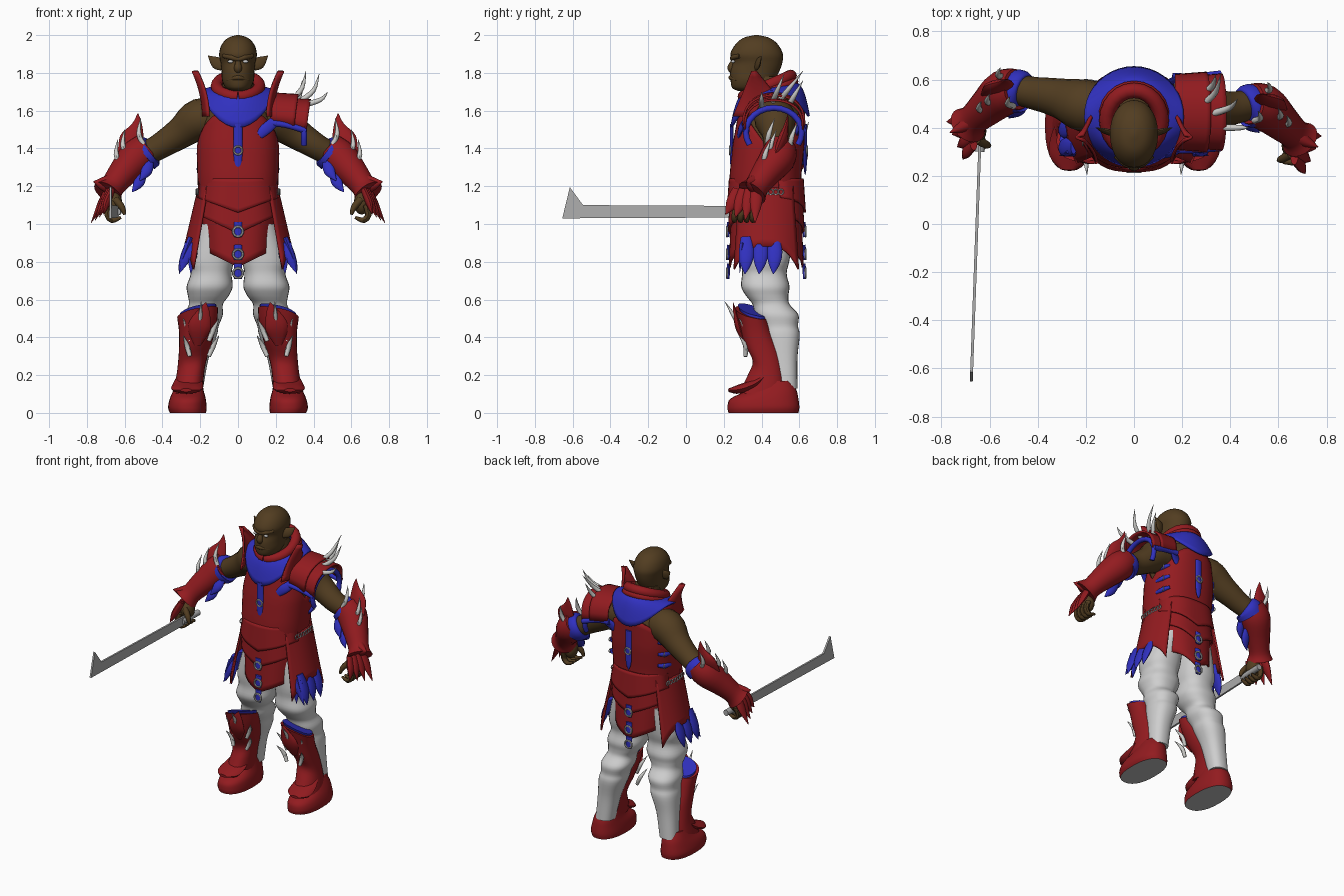
import bpy, bmesh
from math import sin, cos, pi, copysign
from mathutils import Vector

if "Cube" in bpy.data.objects:
    bpy.data.objects.remove(bpy.data.objects["Cube"])


def material(name, r, g, b):
    m = bpy.data.materials.new(name)
    m.use_nodes = True
    m.diffuse_color = (r, g, b, 1)
    m.node_tree.nodes["Principled BSDF"].inputs["Base Color"].default_value = (r, g, b, 1)
    return m


RED = material("red leather", .29, .011, .014)
BLUE = material("blue cloth", .03, .03, .52)
SKIN = material("brown skin", .085, .047, .015)
WHITE = material("pale cloth", .62, .62, .62)
BONE = material("bone", .6, .6, .58)
STEEL = material("steel", .42, .42, .42)
SOLE = material("sole grey", .5, .5, .5)


def finish(ob, angle=45):
    bpy.ops.object.select_all(action='DESELECT')
    ob.select_set(True)
    bpy.context.view_layer.objects.active = ob
    bpy.ops.object.shade_smooth_by_angle(angle=angle * pi / 180)
    return ob


def build(name, rows, mat, closed=True, thick=0):
    """Skin a grid of points; closed rows become a capped solid."""
    bm = bmesh.new()
    vs = [[bm.verts.new(p) for p in row] for row in rows]
    n = len(rows[0])
    for a, b in zip(vs, vs[1:]):
        for i in range(n if closed else n - 1):
            j = (i + 1) % n
            bm.faces.new((a[i], a[j], b[j], b[i]))
    if closed:
        bm.faces.new(vs[0][::-1])
        bm.faces.new(vs[-1])
    bmesh.ops.remove_doubles(bm, verts=bm.verts, dist=.00002)
    bmesh.ops.recalc_face_normals(bm, faces=bm.faces)
    me = bpy.data.meshes.new(name)
    bm.to_mesh(me)
    bm.free()
    me.materials.append(mat)
    ob = bpy.data.objects.new(name, me)
    bpy.context.collection.objects.link(ob)
    if thick:
        mod = ob.modifiers.new("thickness", 'SOLIDIFY')
        mod.thickness = thick
        mod.offset = 0
    return finish(ob)


def smooth_path(pts, steps):
    """Catmull-Rom interpolation of tuples of any length."""
    p = [pts[0]] + list(pts) + [pts[-1]]
    out = []
    for a, b, c, d in zip(p, p[1:], p[2:], p[3:]):
        for k in range(steps):
            t = k / steps
            out.append([.5 * (2 * y + (z - x) * t + (2 * x - 5 * y + 4 * z - w) * t * t
                              + (3 * y - x - 3 * z + w) * t ** 3) for x, y, z, w in zip(a, b, c, d)])
    return out + [list(pts[-1])]


def loft(name, rings, mat, n=28, e=.85, tilt=0, lean=0):
    """Stack of horizontal rings (cx, cy, z, rx, ry); tilt and lean slope them."""
    rows = []
    for cx, cy, z, rx, ry in smooth_path(rings, 4):
        row = []
        for i in range(n):
            c, s = cos(2 * pi * i / n), sin(2 * pi * i / n)
            row.append((cx + rx * copysign(abs(c) ** e, c), cy + ry * copysign(abs(s) ** e, s),
                        z - tilt * s - lean * c))
        rows.append(row)
    return build(name, rows, mat)


def tube(name, pts, mat, n=12, flat=1, ref=(0, 1, 0), steps=4):
    """Tapered limb through (x, y, z, radius), thinned along ref."""
    path = smooth_path(pts, steps)
    pos = [Vector(p[:3]) for p in path]
    rows = []
    for i, p in enumerate(pos):
        d = (pos[min(i + 1, len(pos) - 1)] - pos[max(i - 1, 0)]).normalized()
        side = d.cross(Vector(ref)).normalized()
        up = side.cross(d)
        r = max(path[i][3], .001)
        rows.append([p + side * r * cos(2 * pi * k / n) + up * r * flat * sin(2 * pi * k / n) for k in range(n)])
    return build(name, rows, mat)


def panel(name, f, mat, nu=16, nv=8, thick=.012):
    return build(name, [[f(i / nu, j / nv) for i in range(nu + 1)] for j in range(nv + 1)], mat, False, thick)


def ring(name, loc, r, rot=(pi / 2, 0, 0)):
    bpy.ops.mesh.primitive_torus_add(location=loc, rotation=rot, major_radius=r, minor_radius=r * .25,
                                     major_segments=14, minor_segments=6)
    ob = bpy.context.object
    ob.name = name
    ob.data.materials.append(STEEL)
    finish(ob)


def ball(name, loc, size, mat):
    bpy.ops.mesh.primitive_uv_sphere_add(segments=16, ring_count=10, location=loc)
    ob = bpy.context.object
    ob.name, ob.scale = name, size
    ob.data.materials.append(mat)
    finish(ob)


# Head, neck and upper body
loft("head", [(0, .345, 1.705, .035, .07), (0, .345, 1.72, .065, .1), (0, .352, 1.76, .084, .116),
              (0, .365, 1.81, .087, .13), (0, .378, 1.855, .092, .132), (0, .374, 1.9, .1, .139),
              (0, .374, 1.95, .086, .113), (0, .373, 1.985, .053, .07), (0, .373, 2, .008, .01)], SKIN, e=.95)
loft("neck", [(0, .46, 1.5, .13, .13), (0, .45, 1.64, .1, .1), (0, .42, 1.78, .075, .08)], SKIN)
loft("bare_torso", [(0, .43, 1.15, .18, .16), (0, .43, 1.4, .195, .175), (0, .455, 1.56, .18, .16),
                    (0, .46, 1.66, .12, .12)], SKIN)
tube("nose", [(0, .25, 1.86, .012), (0, .24, 1.828, .021), (0, .25, 1.81, .018)], SKIN)
tube("lips", [(-.055, .268, 1.762, .006), (0, .238, 1.775, .013), (.055, .268, 1.762, .006)], SKIN)
tube("brow", [(-.075, .285, 1.89, .012), (-.035, .25, 1.882, .014), (0, .247, 1.872, .012),
              (.035, .25, 1.882, .014), (.075, .285, 1.89, .012)], SKIN)
for s in (1, -1):
    ball("eye", (s * .04, .249, 1.86), (.015, .01, .008), WHITE)
    tube("ear", [(s * .08, .37, 1.835, .025), (s * .115, .385, 1.855, .032), (s * .158, .4, 1.89, .002)],
         SKIN, flat=.35)


# Tunic, cut low beneath the arms
def tunic(u, v):
    a = 2 * pi * u
    z = 1.08 + v * (.32 + .21 * abs(sin(a)) ** .8)
    k = max(0, z - 1.42)
    c, w = cos(a), sin(a)
    rx = .2 + .012 * sin((z - 1.08) * 5) - k * .15
    return (rx * copysign(abs(c) ** .8, c), .42 + .1 * max(0, z - 1.25) + (.184 - k * .08) * copysign(abs(w) ** .85, w), z)


panel("tunic", tunic, RED, 40, 14)


# Broad blue mantle drooping at front and back, with the rolled collar above
def mantle(u, v):
    a = 2 * pi * u
    f = abs(sin(a))
    z = 1.715 + .03 * sin(a) - v ** 1.6 * (.015 + .16 * f * f)
    return ((.115 + .09 * v ** .7) * cos(a), .445 + (.125 + .08 * v ** .6) * sin(a), z)


panel("mantle", mantle, BLUE, 40, 8)
for name, rx, ry, cy, z0, r in (("collar_roll", .113, .125, .43, 1.73, .032), ("collar_fold", .13, .138, .435, 1.7, .022)):
    tube(name, [(rx * cos(t * pi / 12), cy + ry * sin(t * pi / 12), z0 + .055 * sin(t * pi / 12), r)
                for t in range(-6, 19)], RED, ref=(0, 0, 1), steps=1)
for s in (1, -1):
    panel("collar_wing", lambda u, v: (s * (.185 + .055 * v * v - .03 * (2 * u - 1) ** 2),
                                       .41 - .05 * v + (2 * u - 1) * .16 * (1 - .95 * v), 1.57 + .24 * v), RED, 10, 8)

# Layered tabard, straps and buckles on front and back
for s, word in ((-1, "front"), (1, "back")):
    for i, (top, drop, point, w0, w1) in enumerate(((1.24, .1, .08, .2, .215), (1.16, .11, .1, .2, .212),
                                                   (1.1, .235, .095, .2, .18))):
        panel(word + "_tabard_layer", lambda u, v: (
            (2 * u - 1) * (w0 + (w1 - w0) * v),
            .425 + s * (.18 + .012 * v + .006 * (2 - i) - .03 * (2 * u - 1) ** 2 - .1 * (2 * u - 1) ** 4),
            top - v * (drop + point * (1 - abs(2 * u - 1)))), RED)
    y = .437 + s * .194
    tube(word + "_strap", [(0, y, 1.53, .024), (0, y, 1.32, .022), (0, y, 1.26, .004)], BLUE, flat=.4)
    ring(word + "_buckle", (0, y + s * .01, 1.39), .022)
    y = .425 + s * .2
    for z in (.96, .84, .74):
        tube(word + "_tab", [(0, y, z + .05, .022), (0, y + s * .002, z - .03, .02)], BLUE, flat=.4)
        ring(word + "_tab_ring", (0, y + s * .008, z), .026)

for s in (1, -1):
    # Side skirts with blue feathered hems, lacing and waist chain
    panel("side_skirt", lambda u, v: (s * (.205 + .075 * v - .045 * (2 * u - 1) ** 2),
                                      .425 + (2 * u - 1) * (.14 + .03 * v),
                                      1.2 - v * (.32 + .12 * abs(2 * u - 1) ** 3)), RED)
    for y in (.32, .395, .47):
        tube("blue_feather", [(s * .25, y, .93, .03), (s * .28, y, .85, .04), (s * .3, y - .003, .79, .03),
                              (s * .312, y - .008, .735, .002)], BLUE, flat=.45, ref=(1, 0, 0))
    for x, tip in ((.235, .25), (.262, .31)):
        tube("front_feather", [(s * x, .3, .9, .02), (s * (x + .008), .29, .83, .026), (s * tip, .285, .74, .002)],
             BLUE, flat=.4)
    for z in (1.29, 1.37, 1.45):
        tube("side_lace", [(s * .207, .47, z, .012), (s * .2, .52, z + .005, .016), (s * .175, .56, z + .015, .01)], BLUE)
        ring("lace_ring", (s * .205, .53, z + .006), .014, (pi / 2, 0, pi / 3 * s))
    for k in range(7):
        ring("chain_link", (s * (.222 - .003 * abs(k - 3)), .34 + .027 * k, 1.17), .014, (pi / 2, k % 2, pi / 2))

    # Trousers, bunched above and below the knee
    loft("trouser_leg", [(s * .11, .43, 1, .1, .14), (s * .14, .42, .82, .12, .13), (s * .142, .415, .74, .108, .118),
                         (s * .15, .42, .67, .122, .128), (s * .157, .43, .62, .108, .112),
                         (s * .17, .45, .575, .09, .098), (s * .18, .48, .52, .1, .115), (s * .19, .493, .46, .088, .1),
                         (s * .2, .505, .41, .088, .097), (s * .225, .515, .29, .07, .075),
                         (s * .245, .53, .13, .06, .06)], WHITE)

    # Boots: foot with grey sole, toe flap, shin guard and knee spikes
    foot = loft("boot_foot", [(s * .265, .41, 0, .096, .185), (s * .268, .41, .03, .102, .19),
                              (s * .266, .415, .075, .095, .18), (s * .262, .455, .12, .08, .13),
                              (s * .255, .47, .17, .065, .09)], RED)
    foot.data.materials.append(SOLE)
    for p in foot.data.polygons:
        p.material_index = int(p.normal.z < -.7)
    tube("toe_flap", [(s * .275, .225, .12, .03), (s * .272, .28, .125, .08), (s * .265, .36, .155, .08),
                      (s * .26, .42, .2, .06)], RED, flat=.3, ref=(0, 0, 1))
    loft("shin_guard", [(s * .265, .41, .1, .08, .12), (s * .258, .425, .17, .077, .1),
                        (s * .245, .435, .25, .077, .082), (s * .225, .405, .35, .088, .098),
                        (s * .212, .37, .45, .1, .09), (s * .214, .345, .53, .108, .085)], RED, tilt=.025, lean=s * .025)
    loft("knee_lining", [(s * .212, .37, .48, .09, .07), (s * .212, .35, .545, .097, .075)], BLUE, tilt=.025, lean=s * .025)
    tube("knee_plate", [(s * .215, .315, .36, .02), (s * .205, .28, .45, .06), (s * .182, .26, .53, .035),
                        (s * .17, .25, .585, .002)], RED, flat=.3)
    for dx, z, tip in ((0, .4, .19), (-.05, .38, .12), (.05, .38, .12), (-.05, .3, .11), (.05, .3, .11)):
        tube("knee_spike", [(s * .205 + dx, .305 + z * .03, z, .011), (s * .2 + dx * 1.4, .265 + abs(dx), z + tip * .5, .013),
                            (s * .195 + dx * 1.9, .205 + abs(dx) * 1.5, z + tip, .001)], BONE, n=8)

    # Arms, the left one carried slightly further forward
    o = -.06 if s > 0 else 0
    tube("arm", [(s * .08, .47, 1.56, .09), (s * .2, .49 + o * .3, 1.555, .11), (s * .3, .52 + o * .6, 1.485, .085),
                 (s * .4, .54 + o, 1.42, .07), (s * .5, .55 + o, 1.36, .062), (s * .6, .48 + o, 1.27, .055),
                 (s * .66, .42 + o, 1.17, .042)], SKIN, n=20)
    tube("elbow_lining", [(s * .455, .55 + o, 1.395, .07), (s * .47, .553 + o, 1.385, .088),
                          (s * .5, .55 + o, 1.36, .09)], BLUE, n=20)
    tube("bracer", [(s * .485, .56 + o, 1.4, .085), (s * .54, .545 + o, 1.35, .095), (s * .61, .485 + o, 1.27, .078),
                    (s * .665, .435 + o, 1.2, .066), (s * .69, .41 + o, 1.165, .082)], RED, n=20)
    tube("bracer_peak", [(s * .61, .53 + o, 1.35, .03), (s * .565, .57 + o, 1.44, .065), (s * .535, .59 + o, 1.52, .03),
                         (s * .53, .6 + o, 1.585, .002)], RED, flat=.4)
    tube("cuff_point", [(s * .67, .43 + o, 1.21, .06), (s * .72, .4 + o, 1.215, .035), (s * .765, .38 + o, 1.225, .002)],
         RED, flat=.7)
    for x, z in ((.47, 1.34), (.51, 1.28)):
        tube("inner_tuft", [(s * x, .5 + o, z, .025), (s * (x + .015), .465 + o, z - .06, .03),
                            (s * (x + .05), .44 + o, z - .11, .003)], BLUE, flat=.6)
    for x, y, z in ((.5, .49, 1.42), (.585, .5, 1.36), (.54, .61, 1.4), (.62, .47, 1.31)):
        tube("bracer_spike", [(s * x, y + o, z, .013), (s * (x + .025), y + o + .01, z + .06, .013),
                              (s * (x + .015), y + o + .04, z + .14, .001)], BONE, n=8)

    # Hands with pointed red glove plates
    ball("palm", (s * .655, .385 + o, 1.11), (.042, .05, .06), SKIN)
    for k in range(4):
        y = .425 + o - .032 * k
        tube("finger", [(s * .68, y, 1.1, .018), (s * .69, y - .01, 1.05, .017),
                        (s * .665, y - .012, 1.02, .015), (s * .62, y - .012, 1.035, .008)], SKIN, n=8)
        tube("glove_plate", [(s * (.69 - .008 * k), y + .005, 1.18, .03), (s * (.725 - .01 * k), y + .005 - .01 * k, 1.11, .033),
                             (s * (.778 - .022 * k), y - .02 * k, 1.005 + .015 * k, .002)], RED, flat=.55, ref=(1, 0, 0))
    tube("thumb", [(s * .65, .35 + o, 1.13, .02), (s * .615, .33 + o, 1.09, .017), (s * .6, .325 + o, 1.05, .008)], SKIN, n=8)

# Left shoulder armour with blue edging, strap and spikes
for x0, x1, r, z0 in ((.17, .3, .152, 1.54), (.22, .365, .145, 1.52)):
    panel("shoulder_plate", lambda u, v: (x0 + (x1 - x0) * v + .02 * cos(pi * (u - .5)) * v,
                                          .465 + (r + .01 * v) * sin(pi * (u - .5)),
                                          z0 - .02 * v + (r + .01 * v) * max(0, cos(pi * (u - .5))) ** .7), RED)
tube("shoulder_edging", [(.35, .465 + .148 * sin(t * pi / 12), 1.485 + .13 * cos(t * pi / 12), .016)
                         for t in range(-8, 9)], BLUE, ref=(1, 0, 0), steps=1)
for y in (.31, .61):
    tube("shoulder_hem", [(.16, y, 1.535, .018), (.25, y, 1.525, .016), (.36, y + .01, 1.495, .018)], BLUE)
    tube("shoulder_strap", [(.19, y, 1.54, .028), (.15, y - .02, 1.505, .03), (.11, y - .03, 1.47, .024)], BLUE, flat=.4)
for x, y, z, dx, dy, dz in ((.29, .5, 1.66, .07, .12, .15), (.33, .46, 1.65, .1, .06, .145),
                            (.35, .4, 1.63, .125, 0, .07), (.3, .55, 1.64, .04, .07, .12)):
    tube("shoulder_spike", [(x, y, z, .015), (x + dx * .7, y + dy * .4, z + dz * .4, .012),
                            (x + dx, y + dy, z + dz, .001)], BONE, n=10)

# Hooked sword in the right hand
outline = [(.4, 1.035), (.4, 1.095), (-.545, 1.1), (-.615, 1.195), (-.655, 1.03)]
build("sword_blade", [[(-.638 - .036 * (.4 - y) + dx, y, z) for y, z in outline] for dx in (-.006, .006)], STEEL)
tube("sword_grip", [(-.641, .3, 1.065, .02), (-.635, .47, 1.065, .02)], STEEL, n=10)
